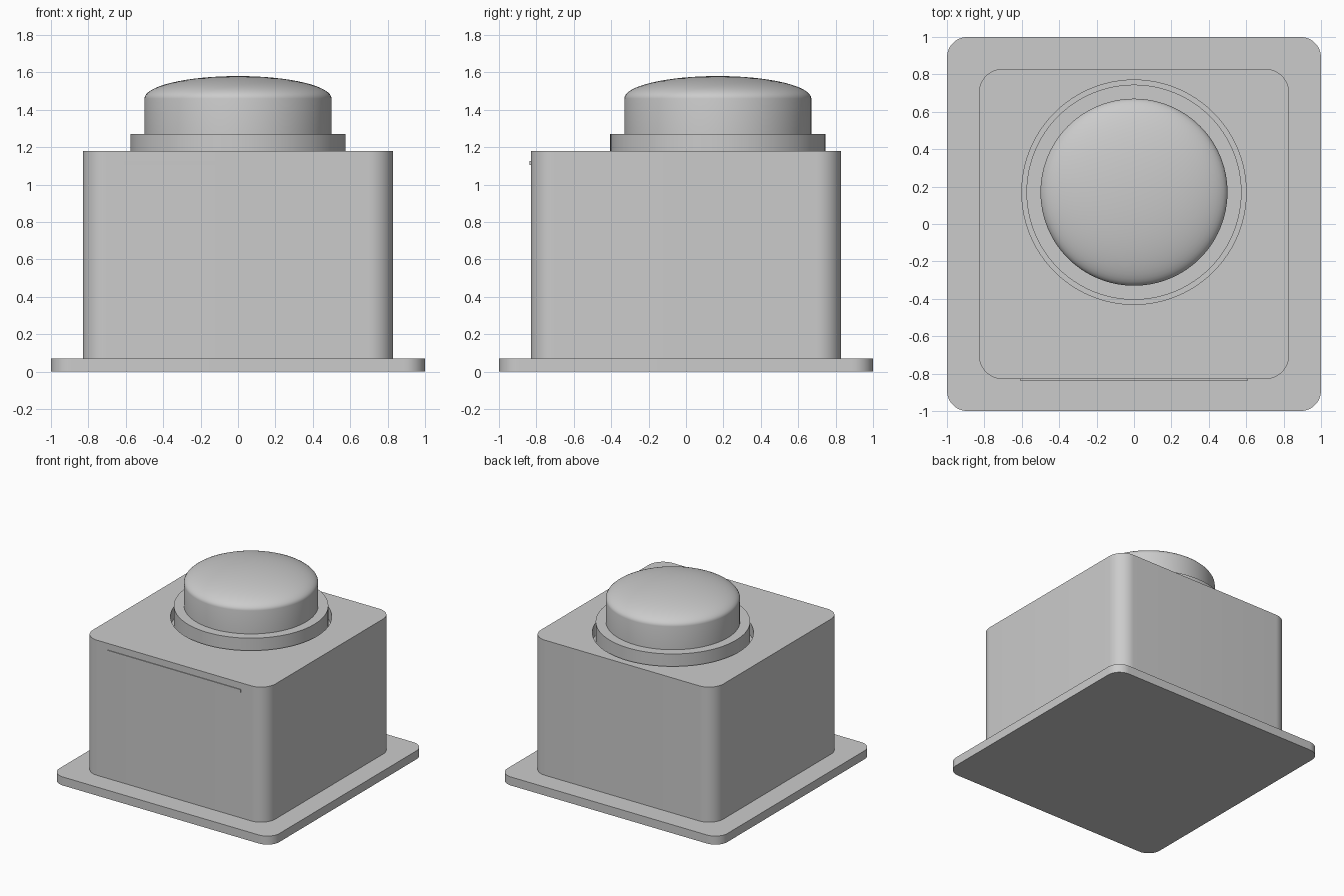
import bpy, bmesh, math

cube = bpy.data.objects.get("Cube")
if cube:
    bpy.data.objects.remove(cube, do_unlink=True)

grey = bpy.data.materials.new("light grey")
grey.use_nodes = True
GREY = (0.6, 0.6, 0.6, 1)
grey.diffuse_color = GREY
grey.node_tree.nodes["Principled BSDF"].inputs["Base Color"].default_value = GREY

BUTTON_Y = 0.17


def finish(name, bm, smooth=True):
    bmesh.ops.recalc_face_normals(bm, faces=bm.faces)
    mesh = bpy.data.meshes.new(name)
    bm.to_mesh(mesh)
    bm.free()
    mesh.materials.append(grey)
    obj = bpy.data.objects.new(name, mesh)
    bpy.context.collection.objects.link(obj)
    if smooth:
        shade(obj)
    return obj


def shade(obj):
    bpy.ops.object.select_all(action='DESELECT')
    obj.select_set(True)
    bpy.context.view_layer.objects.active = obj
    bpy.ops.object.shade_smooth_by_angle(angle=math.radians(35))


def rounded_slab(name, half, z0, z1, radius, smooth=True):
    """Square block with rounded vertical corners."""
    bm = bmesh.new()
    ring = []
    for k, (sx, sy) in enumerate([(1, 1), (-1, 1), (-1, -1), (1, -1)]):
        for i in range(13):
            a = math.pi / 2 * (k + i / 12)
            ring.append(bm.verts.new((sx * (half - radius) + radius * math.cos(a),
                                      sy * (half - radius) + radius * math.sin(a), z0)))
    face = bm.faces.new(ring)
    top = bmesh.ops.extrude_face_region(bm, geom=[face])["geom"]
    for v in top:
        if isinstance(v, bmesh.types.BMVert):
            v.co.z = z1
    return finish(name, bm, smooth)


def turned(name, profile, smooth=True, steps=96):
    """Spin a radius/height profile around the button axis."""
    bm = bmesh.new()
    verts = [bm.verts.new((r, BUTTON_Y, z)) for r, z in profile]
    edges = [bm.edges.new(pair) for pair in zip(verts, verts[1:])]
    bmesh.ops.spin(bm, geom=verts + edges, cent=(0, BUTTON_Y, 0), axis=(0, 0, 1),
                   angle=math.tau, steps=steps)
    bmesh.ops.remove_doubles(bm, verts=bm.verts, dist=0.0005)
    return finish(name, bm, smooth)


# Base flange and housing
rounded_slab("base_flange", 1.0, 0, 0.07, 0.11)
housing = rounded_slab("housing", 0.83, 0.07, 1.18, 0.13, smooth=False)

# Round recess in the housing top
cutter = turned("recess_cutter", [(0, 1.08), (0.6, 1.08), (0.6, 1.3), (0, 1.3)], smooth=False)
cut = housing.modifiers.new("recess", 'BOOLEAN')
cut.operation = 'DIFFERENCE'
cut.solver = 'EXACT'
cut.object = cutter
bpy.context.view_layer.objects.active = housing
bpy.ops.object.modifier_apply(modifier="recess")
cutter.hide_render = True
cutter.hide_viewport = True
shade(housing)

# Collar standing in the recess
turned("button_collar", [(0, 1.08), (0.575, 1.08), (0.575, 1.27), (0, 1.27)])

# Push button with an elliptical dome
dome = [(0.5 * math.cos(a), 1.46 + 0.12 * math.sin(a))
        for a in (math.pi / 2 * i / 16 for i in range(17))]
turned("push_button", [(0, 1.25), (0.5, 1.25)] + dome)

# Thin raised strip on the front of the housing
bm = bmesh.new()
bmesh.ops.create_cube(bm, size=1)
bmesh.ops.scale(bm, vec=(1.22, 0.008, 0.022), verts=bm.verts)
bmesh.ops.translate(bm, vec=(0, -0.832, 1.115), verts=bm.verts)
finish("front_strip", bm, smooth=False)
